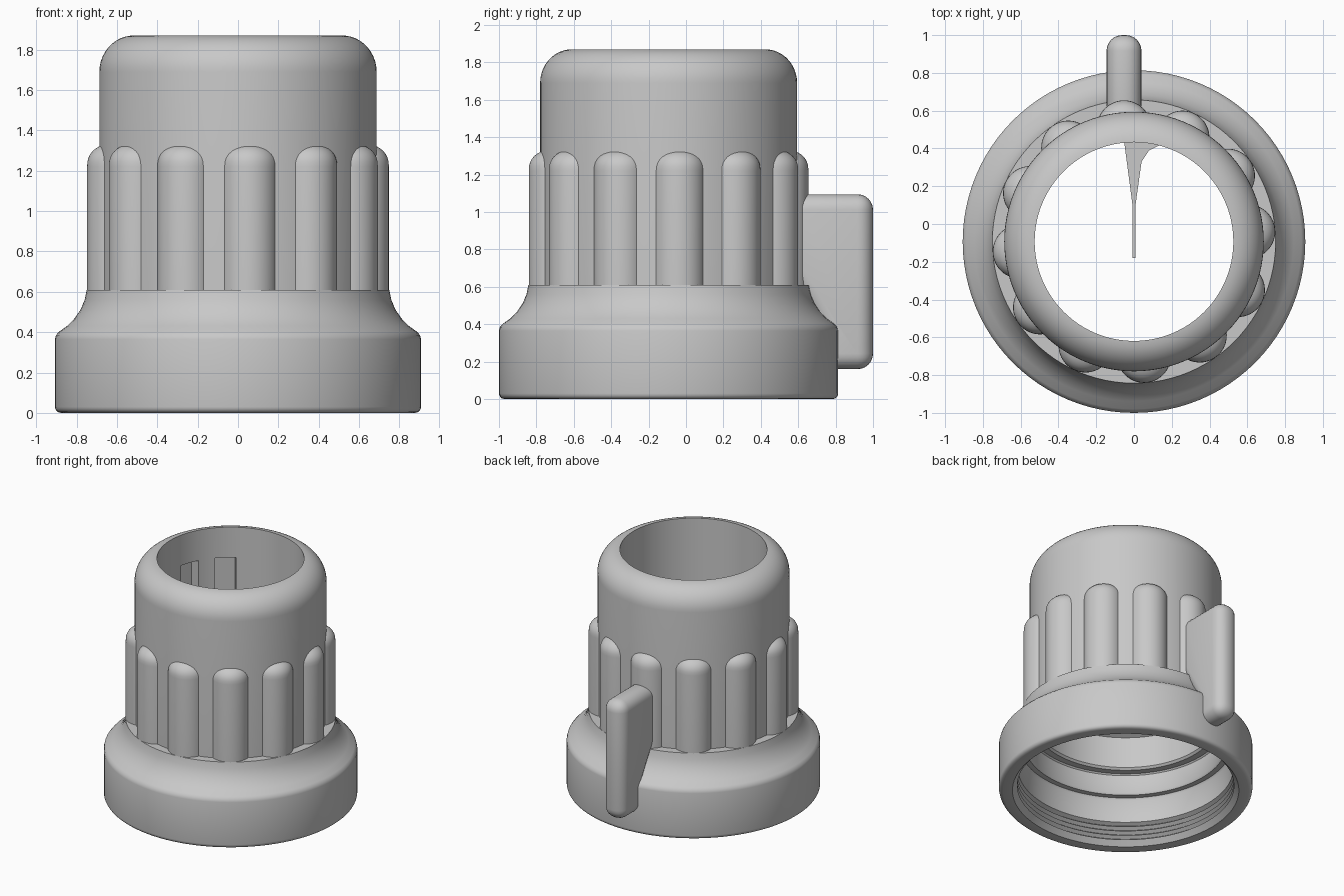
import bpy, bmesh, math
from mathutils import Vector, Matrix

if "Cube" in bpy.data.objects:
    bpy.data.objects.remove(bpy.data.objects["Cube"])

CY = -0.093  # the turned body sits forward of the handle

grey = bpy.data.materials.new("grey plastic")
grey.diffuse_color = (0.58, 0.58, 0.58, 1)
grey.use_nodes = True
grey.node_tree.nodes["Principled BSDF"].inputs["Base Color"].default_value = grey.diffuse_color


def smooth(ob, angle=35):
    bpy.ops.object.select_all(action='DESELECT')
    ob.select_set(True)
    bpy.context.view_layer.objects.active = ob
    bpy.ops.object.shade_smooth_by_angle(angle=math.radians(angle))


def finish(bm, name):
    bmesh.ops.recalc_face_normals(bm, faces=bm.faces)
    mesh = bpy.data.meshes.new(name)
    bm.to_mesh(mesh)
    bm.free()
    mesh.materials.append(grey)
    ob = bpy.data.objects.new(name, mesh)
    bpy.context.collection.objects.link(ob)
    smooth(ob)
    return ob


def arc(cx, cz, rx, rz, a0, a1, n, power=1.0):
    pts = []
    for i in range(n + 1):
        a = math.radians(a0 + (a1 - a0) * i / n)
        c, s = math.cos(a), math.sin(a)
        pts.append((cx + rx * math.copysign(abs(c) ** power, c),
                    cz + rz * math.copysign(abs(s) ** power, s)))
    return pts


def lathe(name, profile, segs=96):
    bm = bmesh.new()
    rings = []
    for i in range(segs):
        a = math.tau * i / segs
        rings.append([bm.verts.new((r * math.cos(a), CY + r * math.sin(a), z))
                      for r, z in profile])
    n = len(profile)
    for i in range(segs):
        p, q = rings[i], rings[(i + 1) % segs]
        for j in range(n):
            k = (j + 1) % n
            bm.faces.new((p[j], q[j], q[k], p[k]))
    return finish(bm, name)


def prism(name, outline, axis, depth, bevel=0, at=(0, 0, 0)):
    """Extrude a flat outline along x (centred) or z (upwards)."""
    bm = bmesh.new()
    place = {'x': lambda u, v: (-depth / 2, u, v), 'z': lambda u, v: (u, v, 0)}[axis]
    face = bm.faces.new([bm.verts.new(place(u, v)) for u, v in outline])
    ext = bmesh.ops.extrude_face_region(bm, geom=[face])
    move = (depth, 0, 0) if axis == 'x' else (0, 0, depth)
    bmesh.ops.translate(bm, vec=move, verts=[v for v in ext['geom'] if isinstance(v, bmesh.types.BMVert)])
    if bevel:
        bmesh.ops.bevel(bm, geom=list(bm.edges), offset=bevel, segments=6,
                        profile=0.5, affect='EDGES', clamp_overlap=True)
    bmesh.ops.translate(bm, vec=at, verts=bm.verts)
    return finish(bm, name)


# Hollow body: rounded skirt, concave shoulder, neck with rounded lip
outer = [(0.81, 0.0), (0.877, 0.0)]
outer += arc(0.877, 0.03, 0.03, 0.03, -60, 0, 3)
outer += [(0.907, 0.365), (0.902, 0.385), (0.887, 0.402)]
outer += [(0.845, 0.432), (0.81, 0.468), (0.78, 0.512), (0.76, 0.56), (0.75, 0.61)]
outer += [(0.687, 0.61)]
outer += arc(0.517, 1.69, 0.17, 0.18, 0, 84, 10)
# Straight upper bore, then stepped ledges down to the mouth
inner = [(0.526, 1.87), (0.526, 0.85), (0.635, 0.80), (0.635, 0.555), (0.65, 0.54), (0.70, 0.54),
         (0.71, 0.53), (0.71, 0.39), (0.72, 0.375), (0.76, 0.375), (0.77, 0.36), (0.77, 0.18)]
# Fine thread inside the mouth
for i in range(4):
    z = 0.165 - 0.036 * i
    inner += [(0.80, z), (0.775, z - 0.018)]
body = lathe("body", outer + inner)

# Two upright slots cut into the bore wall
for deg in (129, 159):
    a = math.radians(deg)
    c = Vector((math.cos(a), math.sin(a)))
    t = Vector((-c.y, c.x))
    pts = [c * r + t * s + Vector((0, CY)) for r, s in
           ((0.45, -0.075), (0.61, -0.075), (0.61, 0.075), (0.45, 0.075))]
    cutter = prism("slot_cutter", [tuple(p) for p in pts], 'z', 0.91, 0, (0, 0, 0.72))
    cutter.hide_render = True
    mod = body.modifiers.new("slot", 'BOOLEAN')
    mod.operation = 'DIFFERENCE'
    mod.solver = 'EXACT'
    mod.object = cutter
    bpy.context.view_layer.objects.active = body
    bpy.ops.object.modifier_apply(modifier=mod.name)
    bpy.data.objects.remove(cutter)
smooth(body)

# Twelve round-topped grip ribs, trimmed so they stay inside the wall
for i in range(12):
    bm = bmesh.new()
    prof = [(0.143, 0.59)] + arc(0, 1.22, 0.143, 0.115, 0, 86, 9, 0.85)
    rings = []
    for k in range(33):
        a = math.pi * (k / 32 - 0.5)
        rings.append([bm.verts.new((max(0.66, 0.607 + r * math.cos(a)), r * math.sin(a), z))
                      for r, z in prof])
    for p, q in zip(rings, rings[1:]):
        for j in range(len(prof) - 1):
            bm.faces.new((p[j], q[j], q[j + 1], p[j + 1]))
    bmesh.ops.remove_doubles(bm, verts=bm.verts, dist=0.0005)
    bmesh.ops.transform(bm, verts=bm.verts, matrix=Matrix.Translation((0, CY, 0))
                        @ Matrix.Rotation(math.radians(5 + 30 * i), 4, 'Z'))
    finish(bm, "grip_rib")

# Rounded handle fin on the back
prism("handle", [(0.73, 0.16), (1.0, 0.16), (1.0, 1.095), (0.55, 1.095),
                 (0.55, 0.66), (0.64, 0.52), (0.73, 0.36)],
      'x', 0.185, 0.085, (-0.053, 0, 0))

# Thin tapered blade and its small web inside the bore
prism("inner_blade", [(-0.06, 0.55), (-0.05, 0.42), (-0.008, 0.10), (-0.008, -0.18),
                      (0.008, -0.18), (0.008, 0.10), (0.04, 0.33), (0.08, 0.39),
                      (0.15, 0.425), (0.15, 0.53)],
      'z', 0.45, 0, (0, 0, 0.62))
